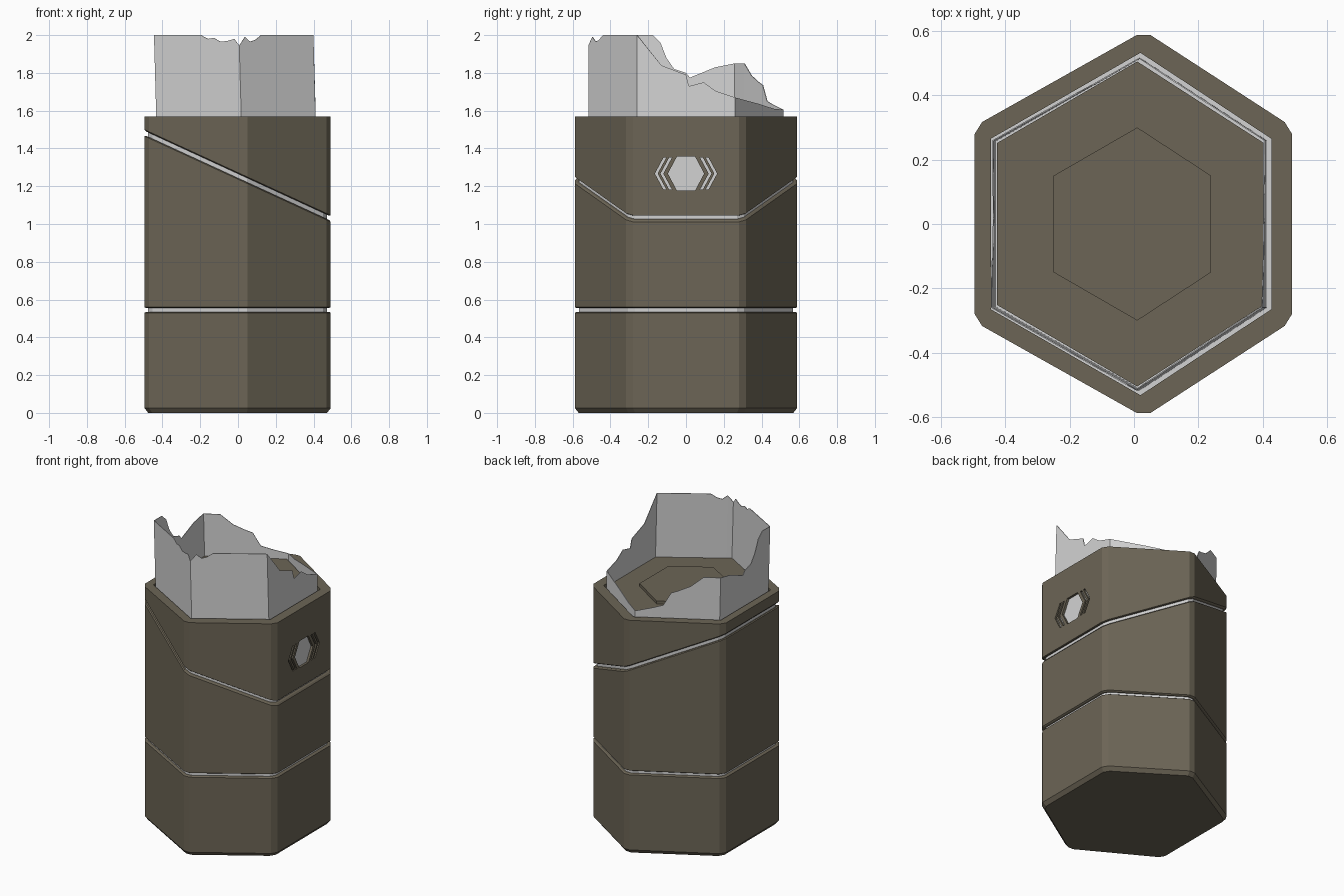
import bpy, bmesh
from mathutils import Vector

if "Cube" in bpy.data.objects:
    bpy.data.objects.remove(bpy.data.objects["Cube"])


def material(name, rgb):
    m = bpy.data.materials.new(name)
    m.diffuse_color = (*rgb, 1)
    m.use_nodes = True
    m.node_tree.nodes["Principled BSDF"].inputs["Base Color"].default_value = m.diffuse_color
    return m


brown = material("drab brown", (0.150, 0.130, 0.092))
pale = material("pale grey", (0.65, 0.65, 0.65))

# Cross-sections: rounded-off outer hexagon, plain inner hexagon
half = [(0.05, 0.588), (0.468, 0.317), (0.491, 0.28)]
half_l = [(-0.495, 0.28), (-0.472, 0.317), (0.01, 0.588)]
OUTER = ([(x, -y) for x, y in half] + [(x, y) for x, y in reversed(half)]
         + [(x, y) for x, y in reversed(half_l)] + [(x, -y) for x, y in half_l])


def hexagon(x0, x1, side_y, apex_y, apex_x):
    return [(apex_x, -apex_y), (x1, -side_y), (x1, side_y),
            (apex_x, apex_y), (x0, side_y), (x0, -side_y)]


def inset(pts, d):
    return [(x * (1 - d / 0.5), y * (1 - d / 0.58)) for x, y in pts]


def obj_from(bm, name, mats):
    bmesh.ops.recalc_face_normals(bm, faces=bm.faces)
    me = bpy.data.meshes.new(name)
    bm.to_mesh(me)
    bm.free()
    o = bpy.data.objects.new(name, me)
    bpy.context.collection.objects.link(o)
    for m in mats:
        me.materials.append(m)
    return o


def loft(name, rings, mats):
    """Rings are (points, z) with z a number or a function of x; ends are capped."""
    bm = bmesh.new()
    loops = [[bm.verts.new((x, y, z(x) if callable(z) else z)) for x, y in pts]
             for pts, z in rings]
    n = len(loops[0])
    for a, b in zip(loops, loops[1:]):
        for i in range(n):
            j = (i + 1) % n
            bm.faces.new((a[i], a[j], b[j], b[i]))
    bm.faces.new(loops[0])
    bm.faces.new(loops[-1])
    return obj_from(bm, name, mats)


def slope(offset):
    return lambda x: 1.237 - 0.46 * x + offset


# Base and middle bands with small chamfers
c = inset(OUTER, 0.008)
loft("base_band", [(inset(OUTER, 0.02), 0), (OUTER, 0.025), (OUTER, 0.53), (c, 0.535)], [brown])
loft("middle_band", [(c, 0.555), (OUTER, 0.56), (OUTER, slope(0.0)), (c, slope(0.006))], [brown])

# Pale core seen in the grooves
core = inset(OUTER, 0.02)
loft("core", [(core, 0.5), (core, slope(0.05))], [pale])

# Upper band; its top channel is lined by the pale tray below
upper = loft("upper_band", [(c, slope(0.029)), (OUTER, slope(0.035)), (OUTER, 1.57)], [brown, pale])


# Cutter helper: vertical outline in the yz plane or a hexagon in xy
def prism(name, pts, axis, a, b):
    bm = bmesh.new()
    place = (lambda p, t: (t, p[0], p[1])) if axis == 'x' else (lambda p, t: (p[0], p[1], t))
    f = bm.faces.new([bm.verts.new(place(p, a)) for p in pts])
    r = bmesh.ops.extrude_face_region(bm, geom=[f])
    d = Vector((b - a, 0, 0)) if axis == 'x' else Vector((0, 0, b - a))
    bmesh.ops.translate(bm, vec=d, verts=[v for v in r["geom"] if isinstance(v, bmesh.types.BMVert)])
    return obj_from(bm, name, [brown])


Z = 1.267
shapes = [[(-0.096, Z), (-0.048, Z - 0.09), (0.048, Z - 0.09),
           (0.096, Z), (0.048, Z + 0.09), (-0.048, Z + 0.09)]]
for s in (-1, 1):
    for tip in (0.135, 0.165):
        e = tip - 0.05
        shapes.append([(s * e, Z - 0.085), (s * (e + 0.004), Z - 0.085), (s * tip, Z),
                       (s * (e + 0.004), Z + 0.085), (s * (e - 0.011), Z + 0.085),
                       (s * (tip - 0.015), Z), (s * (e - 0.011), Z - 0.085)])
cutters = [prism("emblem_cutter", p, 'x', 0.476, 0.6) for p in shapes]
cutters.append(prism("channel_cutter", hexagon(-0.445, 0.427, 0.265, 0.532, 0.02), 'z', 1.545, 1.7))
for k in cutters:
    mod = upper.modifiers.new("cut", 'BOOLEAN')
    mod.object = k
    mod.operation = 'DIFFERENCE'
    mod.solver = 'EXACT'
    k.hide_render = True
dg = bpy.context.evaluated_depsgraph_get()
cut_mesh = bpy.data.meshes.new_from_object(upper.evaluated_get(dg))
upper.modifiers.clear()
upper.data = cut_mesh
for k in cutters:
    bpy.data.objects.remove(k)
# Pale floors of the emblem and channel
for f in cut_mesh.polygons:
    emblem = f.normal.x > 0.9 and abs(f.center.x - 0.476) < 0.003
    channel = f.normal.z > 0.9 and abs(f.center.z - 1.545) < 0.003
    f.material_index = 1 if emblem or channel else 0

# Inner lid and raised centre plate
prism("inner_lid", hexagon(-0.425, 0.403, 0.252, 0.505, 0.01), 'z', 1.53, 1.57)
prism("centre_plate", hexagon(-0.25, 0.24, 0.15, 0.30, 0.01), 'z', 1.56, 1.59)

# Torn wall: (fraction along side, height) for each side from the front corner
corners = hexagon(-0.432, 0.412, 0.26, 0.517, 0.018)
torn = [
    [(0, 1.945), (.08, 1.99), (.15, 1.965), (.22, 1.975), (.3, 2.0)],
    [(0, 2.0), (.25, 1.84), (.5, 1.79), (.53, 1.73), (.68, 1.75), (.8, 1.705)],
    [(0, 1.67), (.5, 1.635), (.8, 1.61)],
    [(0, 1.605), (.2, 1.63), (.33, 1.65), (.42, 1.735), (.5, 1.75), (.65, 1.785), (.8, 1.85)],
    [(0, 1.85), (.2, 1.83), (.46, 1.775), (.5, 1.80), (.62, 1.82), (.7, 1.88), (.76, 1.96), (.84, 2.0)],
    [(0, 2.0), (.55, 2.0), (.63, 1.98), (.7, 1.985), (.78, 1.965), (.87, 1.97), (.94, 1.98)],
]
bm = bmesh.new()
cols = []
for i, side in enumerate(torn):
    a, b = Vector(corners[i]), Vector(corners[(i + 1) % 6])
    for t, z in side:
        p = a.lerp(b, t)
        lean = -0.03 * (z - 1.57)
        cols.append((bm.verts.new((p.x, p.y, 1.54)), bm.verts.new((p.x + lean, p.y, z))))
for i, (lo, hi) in enumerate(cols):
    lo2, hi2 = cols[(i + 1) % len(cols)]
    bm.faces.new((lo, lo2, hi2, hi))
wall = obj_from(bm, "torn_wall", [pale])
sol = wall.modifiers.new("thickness", 'SOLIDIFY')
sol.thickness = 0.004
sol.offset = -1
